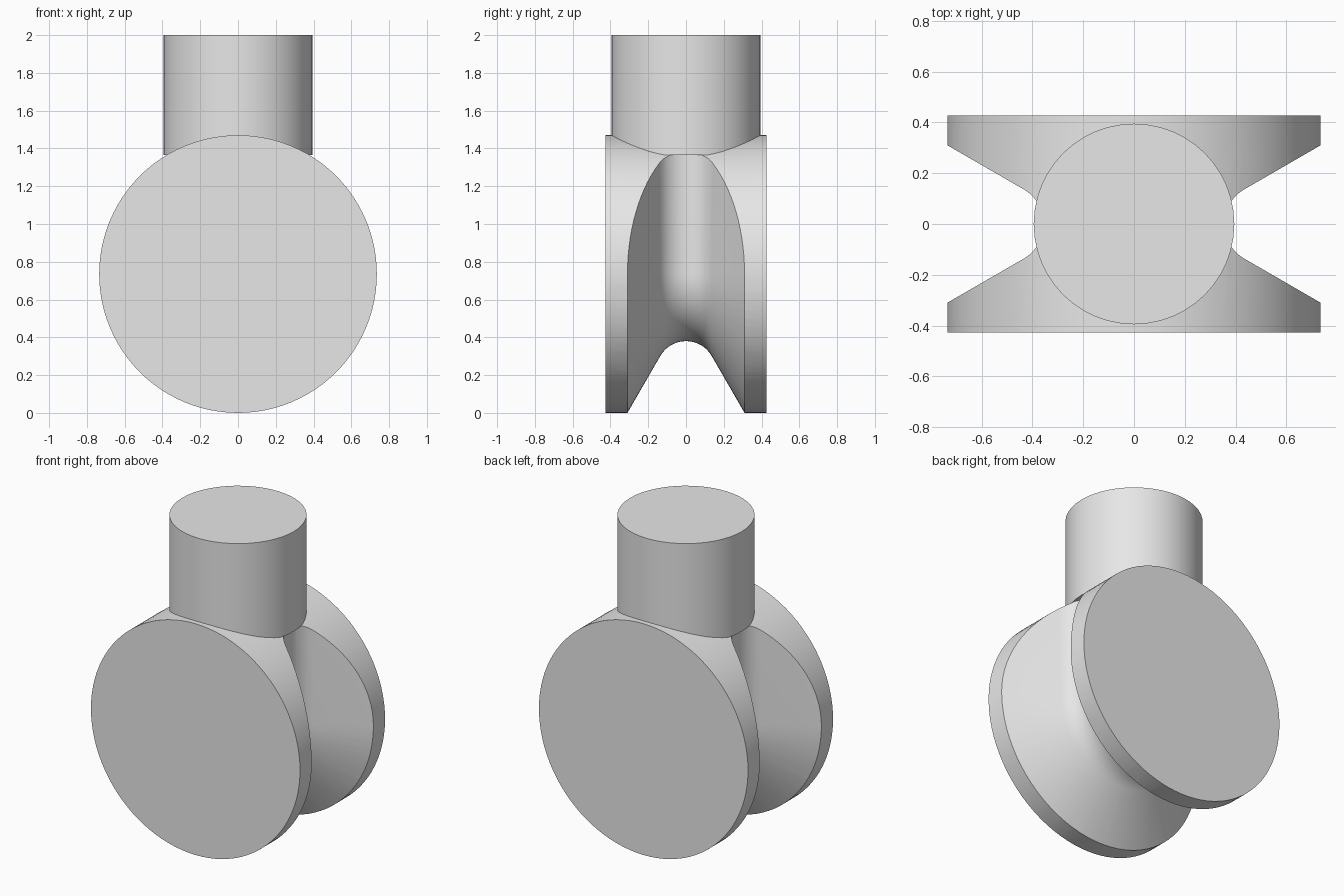
import bpy, bmesh
from math import sin, cos, pi, tan, radians

cube = bpy.data.objects.get("Cube")
if cube:
    bpy.data.objects.remove(cube, do_unlink=True)

R = 0.735            # wheel radius, also its axle height
HALF_WIDTH = 0.427
ROOT, FILLET = 0.512, 0.157   # groove fillet centre and radius

grey = bpy.data.materials.new("plain grey")
grey.use_nodes = True
colour = (0.8, 0.8, 0.8, 1)
grey.diffuse_color = colour
grey.node_tree.nodes["Principled BSDF"].inputs["Base Color"].default_value = colour


def make_object(name, bm):
    bmesh.ops.recalc_face_normals(bm, faces=bm.faces)
    mesh = bpy.data.meshes.new(name)
    bm.to_mesh(mesh)
    bm.free()
    mesh.materials.append(grey)
    obj = bpy.data.objects.new(name, mesh)
    bpy.context.collection.objects.link(obj)
    return obj


def prism(name, ring, offset):
    """Closed prism from a ring of points moved along an offset."""
    bm = bmesh.new()
    face = bm.faces.new([bm.verts.new(p) for p in ring])
    ext = bmesh.ops.extrude_face_region(bm, geom=[face])
    verts = [v for v in ext["geom"] if isinstance(v, bmesh.types.BMVert)]
    bmesh.ops.translate(bm, verts=verts, vec=offset)
    return make_object(name, bm)


def angles(n):
    return [2 * pi * i / n for i in range(n)]


def activate(obj):
    bpy.ops.object.select_all(action='DESELECT')
    obj.select_set(True)
    bpy.context.view_layer.objects.active = obj


# Wheel body
wheel = prism("grooved_wheel",
              [(R * cos(a), -HALF_WIDTH, R + R * sin(a)) for a in angles(96)],
              (0, 2 * HALF_WIDTH, 0))

# Groove cross-section: rounded root with flanks opening at 30 degrees
section = []
for i in range(17):
    a = radians(-60 + 120 * i / 16)
    section.append((ROOT - FILLET * cos(a), FILLET * sin(a)))
outer = 0.95
reach = 0.31 + (outer - R) * tan(radians(30))
section = [(outer, -reach)] + section + [(outer, reach)]

# Groove path: down one side, round the underside, up the other side
path = [(0, 1)]
path += [(-pi * i / 48, 0) for i in range(49)]
path += [(-pi, 1)]
bm = bmesh.new()
rings = [[bm.verts.new((r * cos(a), y, R + r * sin(a) + rise)) for r, y in section]
         for a, rise in path]
for lower, upper in zip(rings, rings[1:]):
    for i in range(len(section)):
        j = (i + 1) % len(section)
        bm.faces.new((lower[i], lower[j], upper[j], upper[i]))
bm.faces.new(rings[0])
bm.faces.new(rings[-1])
cutter = make_object("groove_cutter", bm)
cutter.hide_render = True

activate(wheel)
cut = wheel.modifiers.new("groove", 'BOOLEAN')
cut.operation = 'DIFFERENCE'
cut.solver = 'EXACT'
cut.object = cutter
bpy.ops.object.modifier_apply(modifier=cut.name)
bpy.data.objects.remove(cutter, do_unlink=True)

# Upright post
post = prism("post",
             [(0.395 * cos(a), 0.395 * sin(a), 1.365) for a in angles(48)],
             (0, 0, 2 - 1.365))

for obj in (wheel, post):
    activate(obj)
    bpy.ops.object.shade_smooth_by_angle(angle=radians(25))
